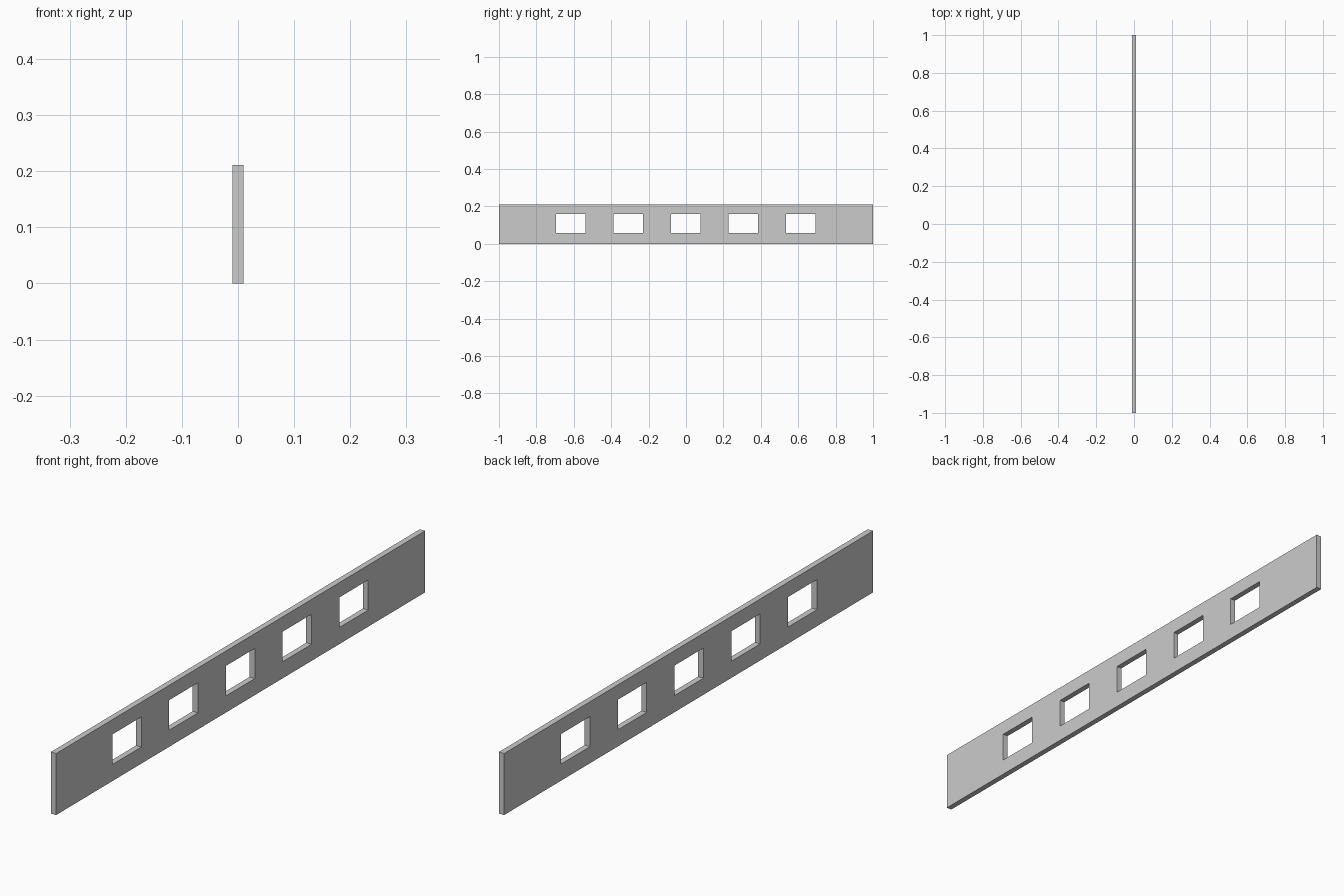
import bpy, bmesh

if "Cube" in bpy.data.objects:
    bpy.data.objects.remove(bpy.data.objects["Cube"])

THICK, HEIGHT = 0.02, 0.211
HOLE_W, PITCH, MID = 0.157, 0.3075, -0.002
HOLE_Z = (0.057, 0.16)

# Grid lines: plate ends plus both sides of each of the five windows
ys = [-1.0]
for i in range(-2, 3):
    c = MID + i * PITCH
    ys += [c - HOLE_W / 2, c + HOLE_W / 2]
ys.append(1.0)
zs = [0.0, *HOLE_Z, HEIGHT]

# Flat plate of cells, leaving the windows open
bm = bmesh.new()
grid = [[bm.verts.new((-THICK / 2, y, z)) for z in zs] for y in ys]
for i in range(len(ys) - 1):
    for j in range(3):
        if j == 1 and i % 2 == 1:
            continue
        bm.faces.new((grid[i][j], grid[i + 1][j], grid[i + 1][j + 1], grid[i][j + 1]))

# Thicken along x
ext = bmesh.ops.extrude_face_region(bm, geom=bm.faces[:], use_keep_orig=True)
moved = [g for g in ext["geom"] if isinstance(g, bmesh.types.BMVert)]
bmesh.ops.translate(bm, verts=moved, vec=(THICK, 0, 0))
bmesh.ops.recalc_face_normals(bm, faces=bm.faces[:])

mesh = bpy.data.meshes.new("slotted_plate")
bm.to_mesh(mesh)
bm.free()
plate = bpy.data.objects.new("slotted_plate", mesh)
bpy.context.collection.objects.link(plate)
